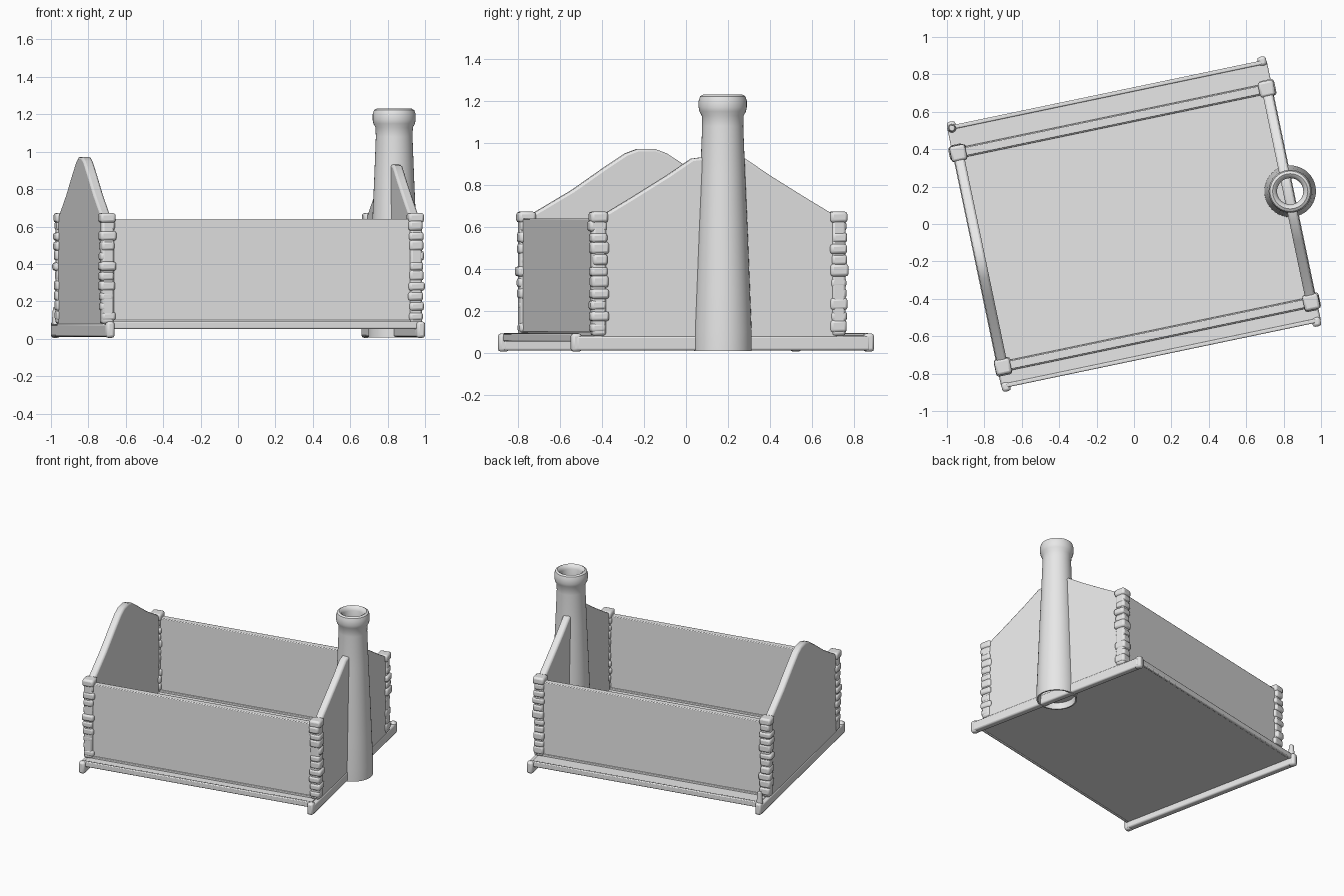
import bpy, bmesh, math, random
from mathutils import Matrix, Vector

random.seed(4)
cube = bpy.data.objects.get("Cube")
if cube:
    bpy.data.objects.remove(cube, do_unlink=True)

# One plain grey for the whole model
grey = bpy.data.materials.new("plain grey")
grey.use_nodes = True
grey.diffuse_color = (0.8, 0.8, 0.8, 1)
grey.node_tree.nodes["Principled BSDF"].inputs["Base Color"].default_value = (0.8, 0.8, 0.8, 1)

TURN = Matrix.Rotation(math.radians(11.8), 4, 'Z')   # the house stands at an angle
WALL_Y = -0.02                                       # walls sit slightly forward
HALF_L, HALF_W = 0.842, 0.583                        # gable and long wall positions


def finish(name, bm, turn=True, bevel=0.0):
    bmesh.ops.recalc_face_normals(bm, faces=bm.faces[:])
    if turn:
        bm.transform(TURN)
    mesh = bpy.data.meshes.new(name)
    bm.to_mesh(mesh)
    bm.free()
    mesh.materials.append(grey)
    ob = bpy.data.objects.new(name, mesh)
    bpy.context.collection.objects.link(ob)
    if bevel:
        mod = ob.modifiers.new("soft edges", 'BEVEL')
        mod.width, mod.segments = bevel, 2
    bpy.ops.object.select_all(action='DESELECT')
    ob.select_set(True)
    bpy.context.view_layer.objects.active = ob
    bpy.ops.object.shade_smooth_by_angle(angle=math.radians(40))
    return ob


def add_box(bm, x, y, z0, z1, sx, sy):
    m = Matrix.Translation((x, y, (z0 + z1) / 2)) @ Matrix.Diagonal((sx, sy, z1 - z0, 1))
    return bmesh.ops.create_cube(bm, size=1, matrix=m)["verts"]


def box(name, *dims, bevel=0.0):
    bm = bmesh.new()
    add_box(bm, *dims)
    return finish(name, bm, bevel=bevel)


# Floor slab with a thin rim along each long edge
box("floor_slab", 0, 0, 0.055, 0.085, 1.69, 1.42)
for side, s in (("front", -1), ("back", 1)):
    box(side + "_floor_rim", 0, s * 0.705, 0.053, 0.093, 1.69, 0.022, bevel=0.006)
    # Long walls with a low skirting
    y = WALL_Y + s * HALF_W
    box(side + "_wall", 0, y, 0.06, 0.64, 1.66, 0.045, bevel=0.005)
    box(side + "_wall_skirting", 0, y, 0.07, 0.1, 1.66, 0.056, bevel=0.004)

# Gable outlines as half profiles from eave to ridge
GABLES = {
    "left": (1, [(0.58, 0.65), (0.54, 0.67), (0.43, 0.735), (0.25, 0.845),
                 (0.13, 0.925), (0.05, 0.935)]),
    "right": (-1, [(0.58, 0.65), (0.54, 0.67), (0.36, 0.775), (0.2, 0.885),
                   (0.1, 0.95), (0.04, 0.972)]),
}
for side, (s, half) in GABLES.items():
    bm = bmesh.new()
    outline = [(-0.58, 0.06), (0.58, 0.06)] + half + [(-y, z) for y, z in reversed(half)]
    x = s * HALF_L
    face = bm.faces.new([bm.verts.new((x - 0.027, WALL_Y + y, z)) for y, z in outline])
    out = bmesh.ops.extrude_face_region(bm, geom=[face])["geom"]
    for v in out:
        if isinstance(v, bmesh.types.BMVert):
            v.co.x += 0.054
    finish(side + "_gable", bm, bevel=0.012)

    # Beam under each gable, with swollen ends
    box(side + "_sill_beam", s * 0.848, 0, 0.01, 0.08, 0.05, 1.43, bevel=0.01)
    for end, e in (("front", -1), ("back", 1)):
        box(f"{side}_{end}_beam_end", s * 0.848, e * 0.712, 0.005, 0.092,
            0.046, 0.05, bevel=0.014)

        # Rough corner post of stacked, uneven stones
        bm = bmesh.new()
        px, py = s * HALF_L, WALL_Y + e * HALF_W
        add_box(bm, px, py, 0.08, 0.65, 0.068, 0.068)
        z, count = 0.1, 10
        step = (0.635 - z) / count
        for i in range(count):
            w, d = (random.uniform(0.07, 0.09) for _ in "wd")
            add_box(bm, px + random.uniform(-0.005, 0.005), py + random.uniform(-0.005, 0.005),
                    z - 0.004, z + step * random.uniform(0.75, 1.05), w, d)
            z += step
        add_box(bm, px, py, 0.62, 0.672, 0.084, 0.084)
        finish(f"{side}_{end}_corner_post", bm, bevel=0.014)

# Small peg standing on the back right beam end
bm = bmesh.new()
bmesh.ops.create_cone(bm, cap_ends=True, segments=12, radius1=0.024, radius2=0.016, depth=0.1,
                      matrix=Matrix.Translation((-0.848, 0.7, 0.12)))
finish("corner_peg", bm, bevel=0.006)

# Hollow tapering chimney with a rounded lip, turned from one profile
profile = [(0.138, 0.008), (0.138, 0.1), (0.13, 0.3), (0.118, 0.6), (0.107, 0.85),
           (0.098, 1.08), (0.1, 1.13), (0.111, 1.15), (0.115, 1.17), (0.115, 1.2),
           (0.108, 1.222), (0.094, 1.23), (0.08, 1.222), (0.07, 1.2), (0.07, 1.1),
           (0.1, 0.5), (0.128, 0.008)]
bm = bmesh.new()
sides = 40
rings = []
for r, z in profile:
    rings.append([bm.verts.new((0.835 + r * math.cos(a), 0.175 + r * math.sin(a), z))
                  for a in (math.tau * i / sides for i in range(sides))])
for a, b in zip(rings, rings[1:] + rings[:1]):
    for i in range(sides):
        j = (i + 1) % sides
        bm.faces.new((a[i], a[j], b[j], b[i]))
finish("chimney", bm, turn=False)
